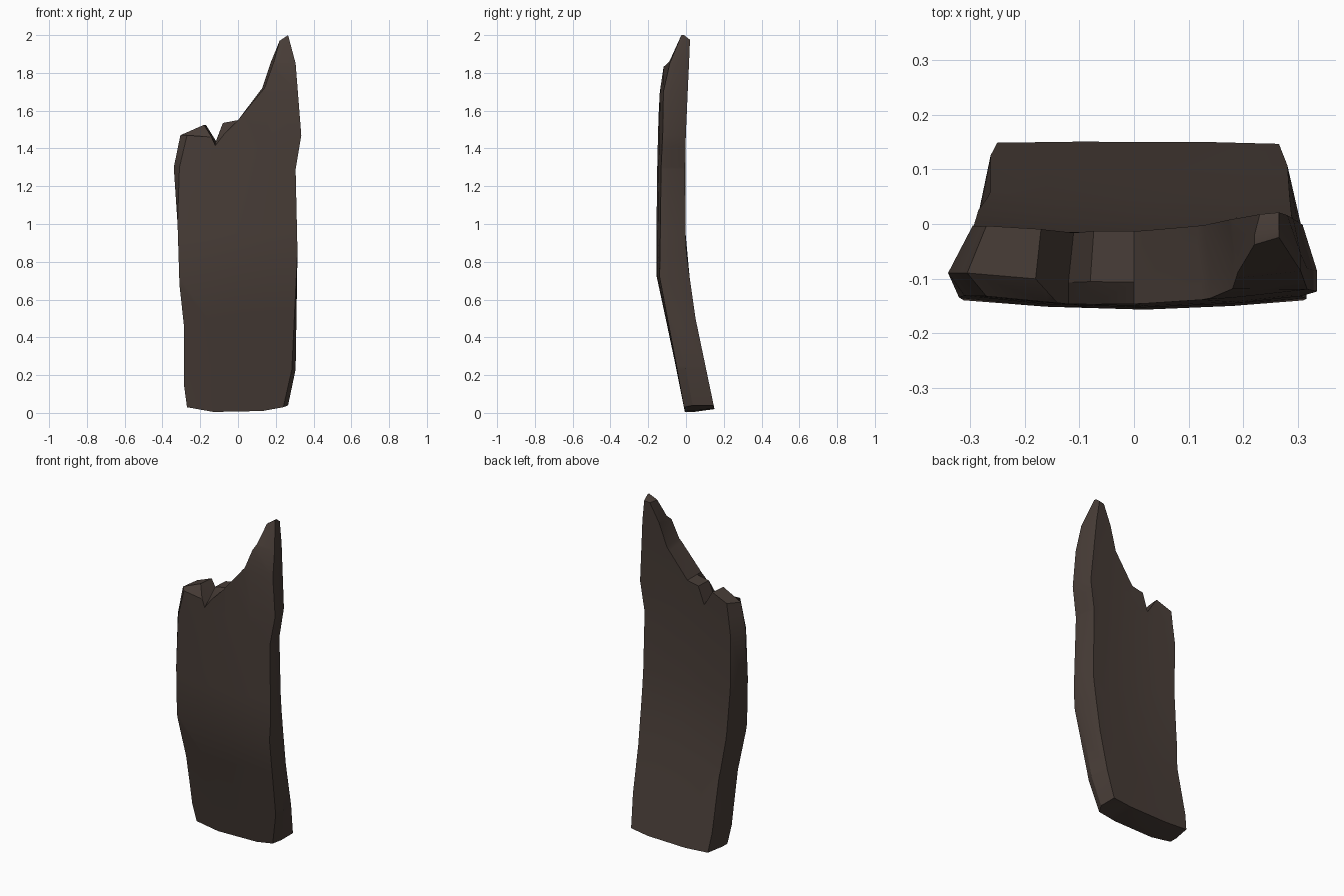
import bpy, bmesh
from mathutils import Vector

if "Cube" in bpy.data.objects:
    bpy.data.objects.remove(bpy.data.objects["Cube"])

# Silhouette of the broken plank (x, z), counter-clockwise seen from the front
OUTLINE = [(-0.27, 0.03), (-0.13, 0.005), (0.13, 0.01), (0.265, 0.04),
           (0.305, 0.23), (0.315, 0.85), (0.305, 1.29), (0.335, 1.47),
           (0.305, 1.85), (0.265, 2.0), (0.22, 1.97), (0.19, 1.86),
           (0.14, 1.72), (0.0, 1.55), (-0.08, 1.535), (-0.12, 1.43),
           (-0.18, 1.525), (-0.305, 1.47), (-0.34, 1.3), (-0.32, 1.0),
           (-0.31, 0.68), (-0.285, 0.45), (-0.285, 0.14)]
# Places where the front and back rims leave the silhouette
FRONT_RIM = {3: (0.24, 0.03), 4: (0.285, 0.23), 14: (-0.07, 1.48),
             15: (-0.12, 1.415), 16: (-0.14, 1.46), 17: (-0.27, 1.47),
             18: (-0.31, 1.3)}
BACK_RIM = {0: (-0.25, 0.03), 1: (-0.10, 0.02), 2: (0.15, 0.025),
            3: (0.265, 0.04), 9: (0.265, 1.975), 10: (0.23, 1.97),
            16: (-0.17, 1.525), 17: (-0.27, 1.485), 18: (-0.295, 1.3)}
# Bowed profile (z, y) of the front and back faces
FRONT_CURVE = [(0, -0.005), (0.3, -0.065), (0.72, -0.155), (1.0, -0.157),
               (1.33, -0.152), (1.7, -0.142), (1.83, -0.128), (1.88, -0.075),
               (2.0, -0.04)]
BACK_CURVE = [(0, 0.155), (0.53, 0.045), (0.85, 0.003), (1.0, -0.004),
              (1.45, -0.002), (1.7, 0.01), (2.0, 0.026)]


def sample(curve, z):
    for (z0, y0), (z1, y1) in zip(curve, curve[1:]):
        if z <= z1:
            return y0 + (y1 - y0) * (z - z0) / (z1 - z0)
    return curve[-1][1]


wood = bpy.data.materials.new("dark brown wood")
wood.diffuse_color = (0.064, 0.046, 0.038, 1)
wood.use_nodes = True
wood.node_tree.nodes["Principled BSDF"].inputs["Base Color"].default_value = wood.diffuse_color

# Three rims joined into a flat slab: y holds the depth fraction for now
bm = bmesh.new()
rims = []
for depth, changes, scale in ((0, FRONT_RIM, 1), (0.3, {}, 1), (1, BACK_RIM, 0.92)):
    pts = [changes.get(i, (x * scale, z)) for i, (x, z) in enumerate(OUTLINE)]
    rims.append([bm.verts.new((x, depth, z)) for x, z in pts])
n = len(OUTLINE)
for a, b in zip(rims, rims[1:]):
    for i in range(n):
        j = (i + 1) % n
        bm.faces.new((a[j], a[i], b[i], b[j]))
bm.faces.new(rims[0])
bm.faces.new(rims[-1][::-1])

# Cut the slab so that it can bow
cuts = [((0, 0, z), (0, 0, 1)) for z in (0.25, 0.5, 0.72, 0.95, 1.3, 1.41, 1.7, 1.85)]
cuts += [((x, 0, 0), (1, 0, 0)) for x in (-0.16, 0.02, 0.18)]
for co, no in cuts:
    bmesh.ops.bisect_plane(bm, geom=bm.verts[:] + bm.edges[:] + bm.faces[:],
                           dist=0.0005, plane_co=Vector(co), plane_no=Vector(no))

# Bow along the height and slightly across the width
for v in bm.verts:
    x, t, z = v.co
    bulge = (x / 0.3) ** 2
    front = sample(FRONT_CURVE, z) + 0.02 * bulge * min(z, 1)
    back = sample(BACK_CURVE, z) - 0.016 * max(0, 1 - bulge) * min(z, 1)
    v.co.y = front + (back - front) * t
bmesh.ops.recalc_face_normals(bm, faces=bm.faces[:])

mesh = bpy.data.meshes.new("broken_plank")
bm.to_mesh(mesh)
bm.free()
mesh.materials.append(wood)
plank = bpy.data.objects.new("broken_plank", mesh)
bpy.context.collection.objects.link(plank)
bpy.context.view_layer.objects.active = plank
plank.select_set(True)
bpy.ops.object.shade_smooth_by_angle(angle=0.52)
